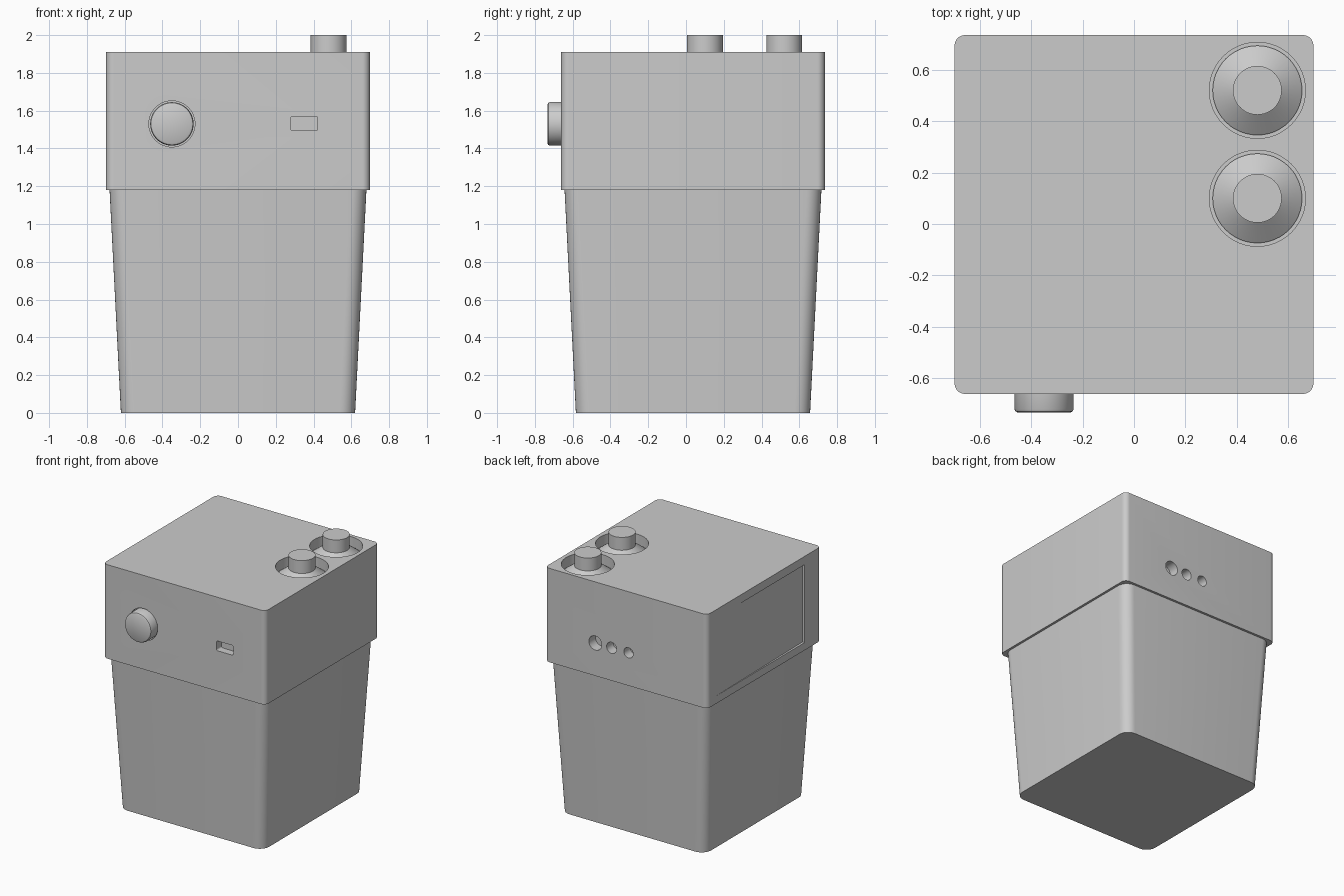
import bpy, bmesh, math
from mathutils import Matrix, Vector

if "Cube" in bpy.data.objects:
    bpy.data.objects.remove(bpy.data.objects["Cube"], do_unlink=True)

grey = bpy.data.materials.new("plain grey")
grey.use_nodes = True
grey.diffuse_color = (0.6, 0.6, 0.6, 1)
grey.node_tree.nodes["Principled BSDF"].inputs["Base Color"].default_value = (0.6, 0.6, 0.6, 1)

MID_Y = 0.037      # centre of the body in depth
FRONT, BACK = MID_Y - 0.698, MID_Y + 0.698
TOP, SEAM = 1.91, 1.18


def loft(name, loops, matrix=Matrix()):
    """Skin a stack of equal loops and cap both ends."""
    bm = bmesh.new()
    rings = [[bm.verts.new(matrix @ Vector(p)) for p in loop] for loop in loops]
    n = len(rings[0])
    for a, b in zip(rings, rings[1:]):
        for i in range(n):
            j = (i + 1) % n
            bm.faces.new((a[i], a[j], b[j], b[i]))
    bm.faces.new(rings[0][::-1])
    bm.faces.new(rings[-1])
    bmesh.ops.recalc_face_normals(bm, faces=bm.faces)
    mesh = bpy.data.meshes.new(name)
    bm.to_mesh(mesh)
    bm.free()
    mesh.materials.append(grey)
    obj = bpy.data.objects.new(name, mesh)
    bpy.context.collection.objects.link(obj)
    return obj


def rounded(hx, hy, r, z, steps=8):
    """Rounded rectangle loop."""
    pts = []
    for k, (sx, sy) in enumerate([(1, 1), (-1, 1), (-1, -1), (1, -1)]):
        for i in range(steps + 1):
            a = math.pi / 2 * (k + i / steps)
            pts.append((sx * (hx - r) + r * math.cos(a), sy * (hy - r) + r * math.sin(a), z))
    return pts


def turned(name, profile, matrix, n=48):
    """Solid of revolution from (radius, height) pairs."""
    return loft(name, [[(r * math.cos(math.tau * i / n), r * math.sin(math.tau * i / n), h)
                        for i in range(n)] for r, h in profile], matrix)


def facing(x, y, z, tilt=0):
    """Place a part so that its local z points along the tilted axis."""
    return Matrix.Translation((x, y, z)) @ Matrix.Rotation(tilt, 4, 'X')


def cut(target, cutter):
    cutter.hide_render = True
    mod = target.modifiers.new("cut", 'BOOLEAN')
    mod.operation, mod.solver, mod.object = 'DIFFERENCE', 'EXACT', cutter
    bpy.context.view_layer.objects.active = target
    bpy.ops.object.modifier_apply(modifier=mod.name)
    bpy.data.objects.remove(cutter, do_unlink=True)


TO_FRONT, TO_BACK = math.pi / 2, -math.pi / 2

# Tapered lower bin and boxy lid
centre = facing(0, MID_Y, 0)
parts = [loft("bin", [rounded(0.62, 0.62, 0.08, 0), rounded(0.68, 0.68, 0.08, SEAM + 0.001)], centre)]
lid = loft("lid", [rounded(0.698, 0.698, 0.04, SEAM), rounded(0.698, 0.698, 0.04, TOP)], centre)
parts.append(lid)

# Two top push buttons sitting in round wells
for side, y in (("front", 0.10), ("back", 0.52)):
    cut(lid, turned("well", [(0.187, 1.83), (0.187, 2.0)], facing(0.48, y, 0)))
    parts.append(turned("top_button_" + side,
                        [(0.174, 1.82), (0.174, 1.84), (0.095, 1.9), (0.095, 2.0)],
                        facing(0.48, y, 0)))

# Front knob in a narrow clearance hole
cut(lid, turned("knob_hole", [(0.122, -0.04), (0.122, 0.1)], facing(-0.35, FRONT, 1.53, TO_FRONT)))
parts.append(turned("front_knob", [(0.115, -0.045), (0.115, 0.06), (0.111, 0.068), (0.102, 0.073)],
                    facing(-0.35, FRONT, 1.53, TO_FRONT)))

# Front slot
cut(lid, loft("slot", [rounded(0.072, 0.038, 0.012, h) for h in (-0.06, 0.05)],
              facing(0.35, FRONT, 1.532, TO_FRONT)))

# Three sockets in the back
for x, r in ((0.265, 0.055), (0.125, 0.043), (-0.02, 0.04)):
    cut(lid, turned("socket", [(r, -0.08), (r, 0.05)], facing(x, BACK, 1.435, TO_BACK)))

# Shallow slanted cover recess on the side
wedge = [(-0.698, 0.65), (-0.72, 0.65), (-0.72, -0.46), (-0.68, -0.46)]
cut(lid, loft("cover_recess", [[(x, y, z) for x, y in wedge] for z in (1.24, 1.845)]))

# Smooth the curves, keep the edges crisp
for obj in bpy.context.view_layer.objects:
    obj.select_set(obj in parts)
bpy.context.view_layer.objects.active = lid
bpy.ops.object.shade_smooth_by_angle(angle=math.radians(30))
